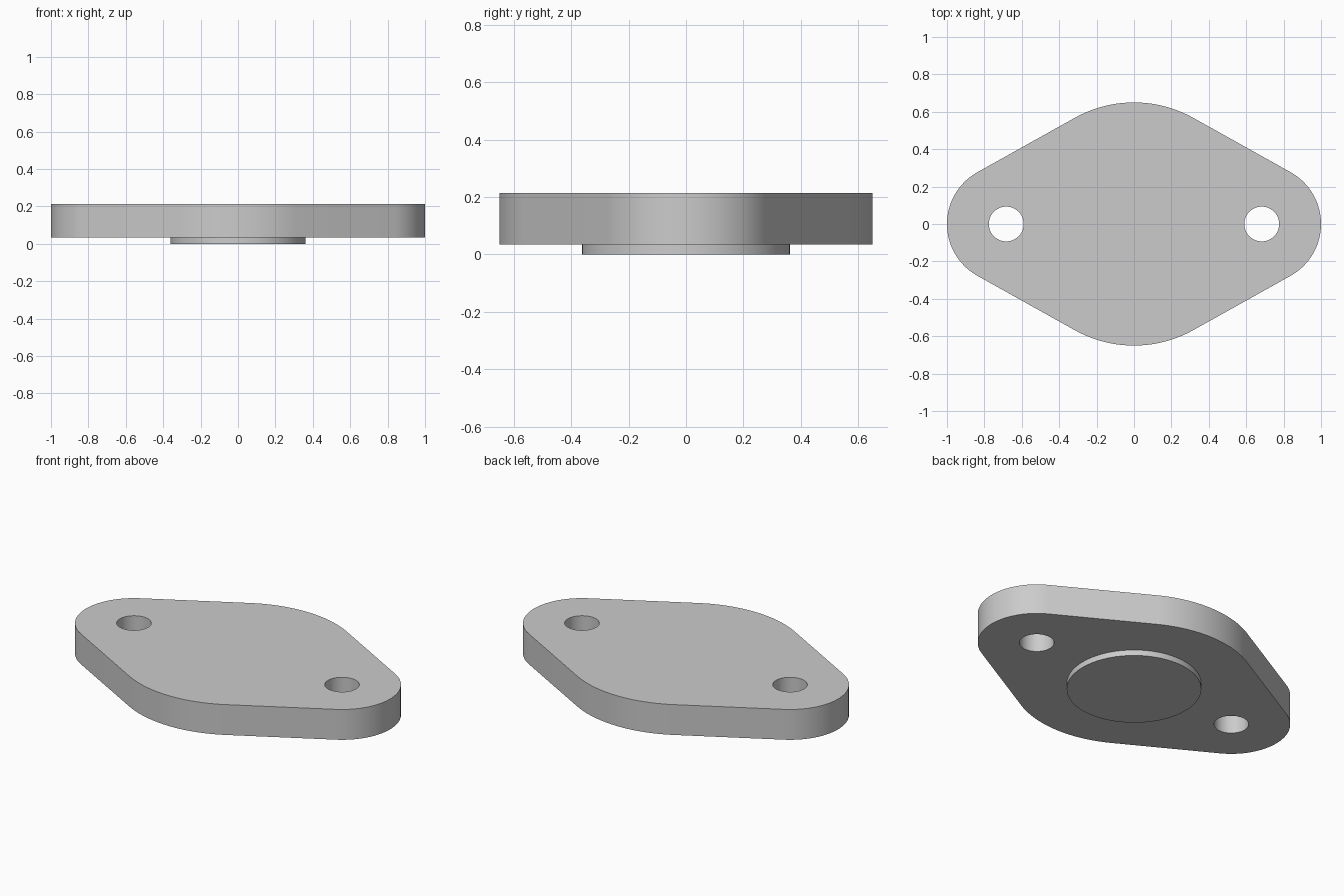
import bpy
import bmesh
from math import acos, cos, sin, pi, radians

cube = bpy.data.objects.get("Cube")
if cube:
    bpy.data.objects.remove(cube, do_unlink=True)

END_X, END_R, MID_R = 0.683, 0.317, 0.65
HOLE_R, BOSS_R = 0.093, 0.362
BASE_Z, TOP_Z = 0.034, 0.214

# Plain grey metal
grey = bpy.data.materials.new("grey_metal")
grey.use_nodes = True
colour = (0.6, 0.6, 0.6, 1)
grey.diffuse_color = colour
grey.node_tree.nodes["Principled BSDF"].inputs["Base Color"].default_value = colour


def arc(cx, radius, start, end, steps):
    angles = [start + (end - start) * i / steps for i in range(steps + 1)]
    return [(cx + radius * cos(a), radius * sin(a)) for a in angles]


def circle(cx, radius, steps=64):
    return arc(cx, radius, 0, 2 * pi, steps)[:-1]


def extruded(name, loops, low, high):
    """Fill an outline (with any hole loops) and extrude it upwards."""
    bm = bmesh.new()
    edges = []
    for loop in loops:
        verts = [bm.verts.new((x, y, low)) for x, y in loop]
        edges += [bm.edges.new((v, verts[i - 1])) for i, v in enumerate(verts)]
    bmesh.ops.triangle_fill(bm, edges=edges, use_beauty=True, normal=(0, 0, 1))
    result = bmesh.ops.extrude_face_region(bm, geom=bm.faces[:], use_keep_orig=True)
    top = [g for g in result["geom"] if isinstance(g, bmesh.types.BMVert)]
    bmesh.ops.translate(bm, verts=top, vec=(0, 0, high - low))
    bmesh.ops.recalc_face_normals(bm, faces=bm.faces[:])
    bmesh.ops.dissolve_limit(bm, angle_limit=radians(0.1), verts=bm.verts[:], edges=bm.edges[:])
    mesh = bpy.data.meshes.new(name)
    bm.to_mesh(mesh)
    bm.free()
    mesh.materials.append(grey)
    obj = bpy.data.objects.new(name, mesh)
    bpy.context.collection.objects.link(obj)
    bpy.ops.object.select_all(action="DESELECT")
    obj.select_set(True)
    bpy.context.view_layer.objects.active = obj
    bpy.ops.object.shade_smooth_by_angle(angle=radians(30))
    return obj


# Flange outline: four arcs joined by their common tangents
t = acos((MID_R - END_R) / END_X)
outline = (arc(END_X, END_R, -t, t, 32)
           + arc(0, MID_R, t, pi - t, 32)
           + arc(-END_X, END_R, pi - t, pi + t, 32)
           + arc(0, MID_R, pi + t, 2 * pi - t, 32))
holes = [circle(side * END_X, HOLE_R, 48) for side in (-1, 1)]
extruded("flange_plate", [outline] + holes, BASE_Z, TOP_Z)

# Round locating boss underneath
extruded("locating_boss", [circle(0, BOSS_R)], 0, BASE_Z + 0.002)
